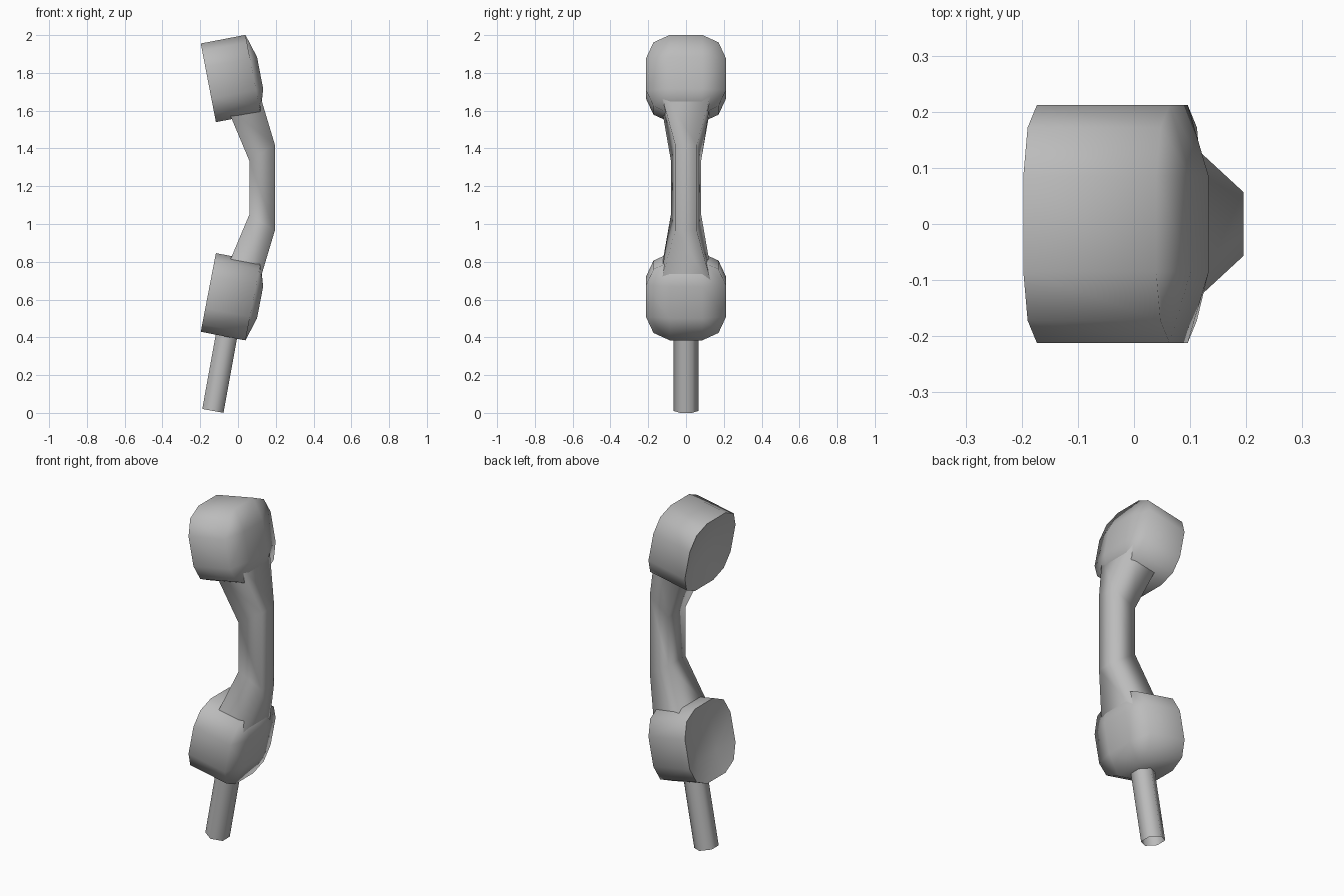
import bpy, bmesh, math
from mathutils import Matrix

if "Cube" in bpy.data.objects:
    bpy.data.objects.remove(bpy.data.objects["Cube"])

MID = 1.1925                  # height of the handset's mirror plane
TILT = math.radians(10.9)

grey = bpy.data.materials.new("mid grey")
grey.diffuse_color = (0.5, 0.5, 0.5, 1)
grey.use_nodes = True
grey.node_tree.nodes["Principled BSDF"].inputs["Base Color"].default_value = grey.diffuse_color


def finish(bm, name, angle=80):
    bmesh.ops.recalc_face_normals(bm, faces=bm.faces)
    mesh = bpy.data.meshes.new(name)
    bm.to_mesh(mesh)
    bm.free()
    ob = bpy.data.objects.new(name, mesh)
    bpy.context.collection.objects.link(ob)
    mesh.materials.append(grey)
    bpy.ops.object.select_all(action='DESELECT')
    ob.select_set(True)
    bpy.context.view_layer.objects.active = ob
    bpy.ops.object.shade_smooth_by_angle(angle=math.radians(angle))
    return ob


def cup(name, flip):
    """Rounded-square cup: dished mouth, straight wall, shallow domed back."""
    bm = bmesh.new()
    t = (-0.212, -0.085, 0.085, 0.212)

    def point(i, j, rim, inner):
        corner = i in (0, 3) and j in (0, 3)
        k = 0.172 / 0.212 if corner else 1
        u = inner if i in (1, 2) and j in (1, 2) else rim
        return bm.verts.new((u, t[i] * k, t[j] * k))

    def panel(rim, inner):
        grid = [[point(i, j, rim, inner) for j in range(4)] for i in range(4)]
        for i in range(3):
            for j in range(3):
                bm.faces.new((grid[i][j], grid[i + 1][j],
                              grid[i + 1][j + 1], grid[i][j + 1]))
        return grid

    back = panel(0.243, 0.281)
    mouth = panel(0.002, 0.04)
    # Wall between the two rims
    loop = [(0, 0), (1, 0), (2, 0), (3, 0), (3, 1), (3, 2),
            (3, 3), (2, 3), (1, 3), (0, 3), (0, 2), (0, 1)]
    for (i, j), (a, b) in zip(loop, loop[1:] + loop[:1]):
        bm.faces.new((mouth[i][j], mouth[a][b], back[a][b], back[i][j]))
    # Tilt into place, mirrored for the lower cup
    bm.transform(Matrix.Translation((-0.159, 0, 1.747 - MID))
                 @ Matrix.Rotation(-TILT, 4, 'Y'))
    if flip:
        bm.transform(Matrix.Scale(-1, 4, (0, 0, 1)))
    bm.transform(Matrix.Translation((0, 0, MID)))
    return finish(bm, name)


cup("earpiece_cup", False)
cup("mouthpiece_cup", True)

# Grip: trapezoid section flaring towards both cups
bm = bmesh.new()
half = [(-0.06, 0.13, 1.62, 0.105, 0.14, 1.72),
        (0.06, 0.08, 1.335, 0.195, 0.057, 1.42)]
rings = []
for s, rows in ((1, half), (-1, half[::-1])):
    for xi, yi, zi, xo, yo, zo in rows:
        rings.append([bm.verts.new((x, y, MID + s * (z - MID)))
                      for x, y, z in ((xi, -yi, zi), (xo, -yo, zo),
                                      (xo, yo, zo), (xi, yi, zi))])
for a, b in zip(rings, rings[1:]):
    for n in range(4):
        m = (n + 1) % 4
        bm.faces.new((a[n], a[m], b[m], b[n]))
finish(bm, "grip", 95)

# Cable stub: open six-sided tube running up into the lower cup
bm = bmesh.new()
bmesh.ops.create_cone(bm, cap_ends=False, segments=6,
                      radius1=0.066, radius2=0.066, depth=0.46)
if max(v.co.x for v in bm.verts) > 0.06:      # put corners on the y sides
    bm.transform(Matrix.Rotation(math.radians(30), 4, 'Z'))
bm.transform(Matrix.Translation((-0.133, 0, 0.0105))
             @ Matrix.Rotation(math.radians(10.3), 4, 'Y')
             @ Matrix.Translation((0, 0, 0.23)))
finish(bm, "cable_stub")
